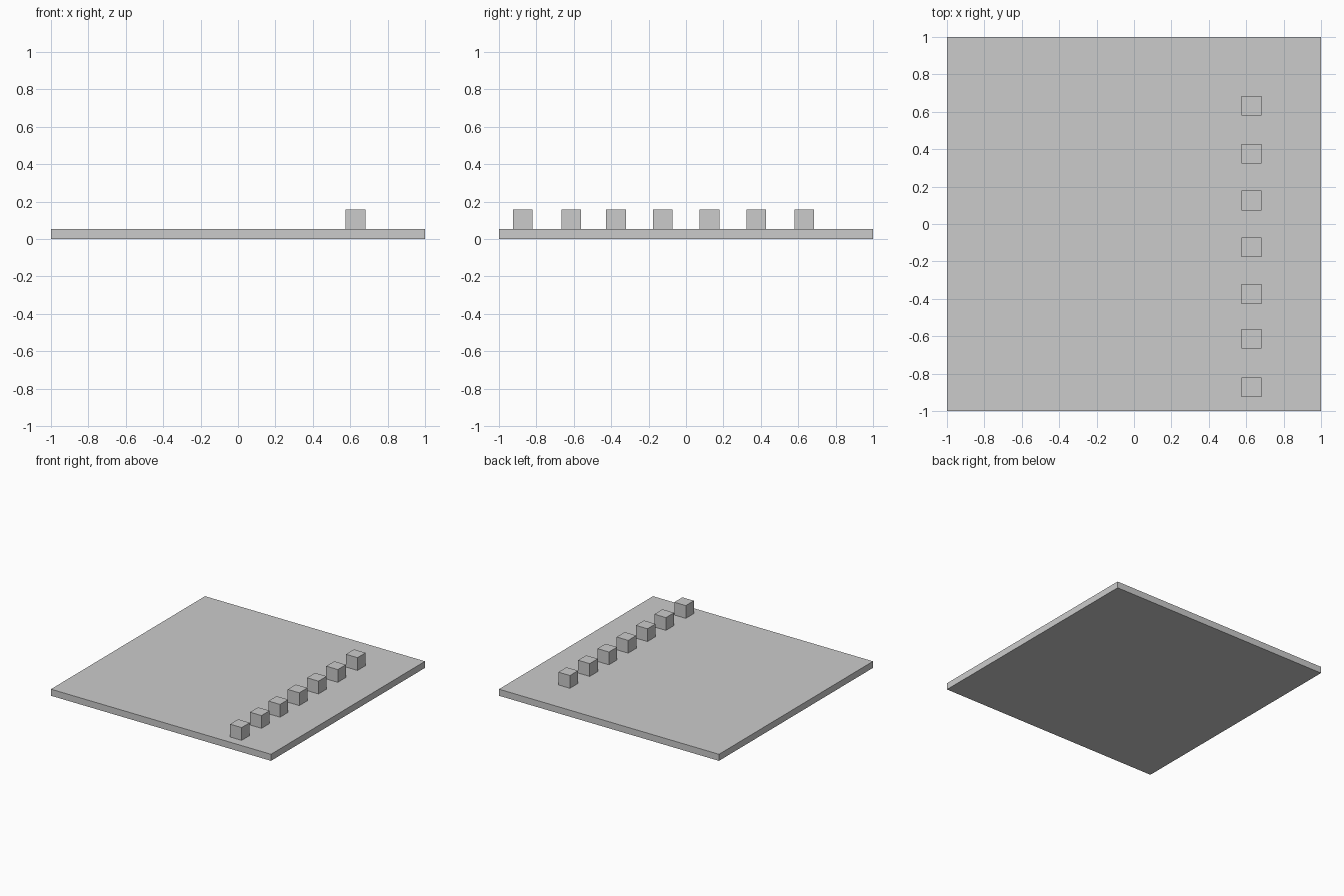
import bpy

if "Cube" in bpy.data.objects:
    bpy.data.objects.remove(bpy.data.objects["Cube"])


def box(name, center, size):
    bpy.ops.mesh.primitive_cube_add(size=1, location=center)
    obj = bpy.context.object
    obj.name = name
    obj.scale = size
    bpy.ops.object.transform_apply(location=False, rotation=False, scale=True)
    return obj


BASE_H = 0.054
CUBE = 0.105

# Square base plate
box("base_plate", (0, 0, BASE_H / 2), (2, 2, BASE_H))

# Row of small cubes standing on the plate
for i, y in enumerate((-0.872, -0.614, -0.374, -0.124, 0.126, 0.376, 0.632)):
    box(f"cube_{i + 1}", (0.628, y, BASE_H + CUBE / 2), (CUBE, CUBE, CUBE))
